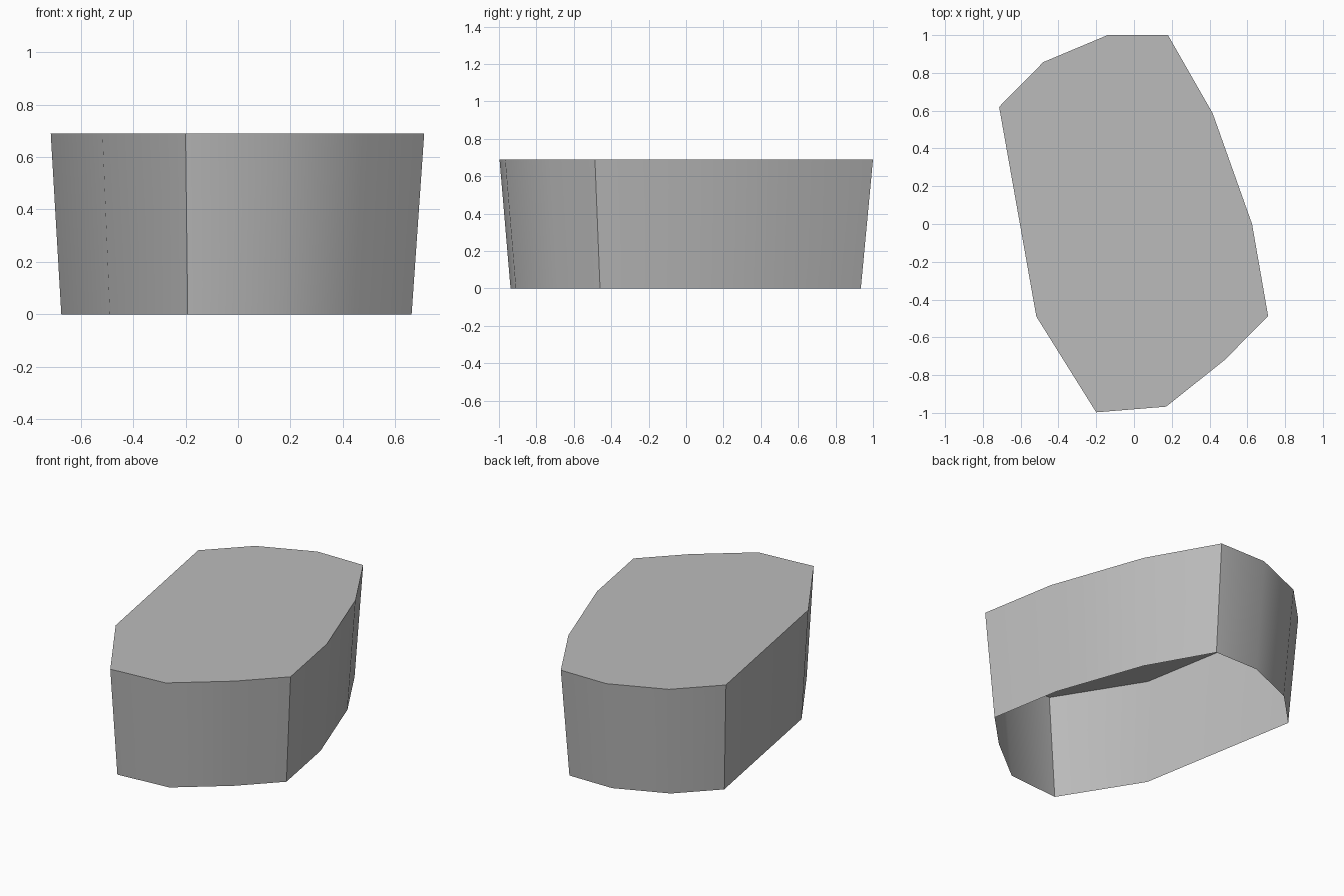
import bpy, bmesh
from math import radians

cube = bpy.data.objects.get("Cube")
if cube:
    bpy.data.objects.remove(cube, do_unlink=True)

# Plain grey material
grey = bpy.data.materials.new("plain grey")
grey.use_nodes = True
colour = (0.5, 0.5, 0.5, 1)
grey.diffuse_color = colour
grey.node_tree.nodes["Principled BSDF"].inputs["Base Color"].default_value = colour

# Outline of the top, anticlockwise
OUTLINE = [(-0.14, 1), (-0.48, 0.857), (-0.714, 0.62), (-0.517, -0.49),
           (-0.2, -0.997), (0.17, -0.967), (0.48, -0.72), (0.71, -0.487),
           (0.625, 0), (0.417, 0.585), (0.18, 1)]
HEIGHT = 0.69
TAPER = 0.938

# Tapered shell: flat lid and sloping walls, open underneath
bm = bmesh.new()
top = [bm.verts.new((x, y, HEIGHT)) for x, y in OUTLINE]
base = [bm.verts.new((x * TAPER - 0.004, y * TAPER - 0.003, 0)) for x, y in OUTLINE]
bm.faces.new(top)
for i in range(len(top)):
    j = (i + 1) % len(top)
    bm.faces.new((top[j], top[i], base[i], base[j]))

mesh = bpy.data.meshes.new("tapered_shell")
bm.to_mesh(mesh)
bm.free()
mesh.materials.append(grey)
shell = bpy.data.objects.new("tapered_shell", mesh)
bpy.context.collection.objects.link(shell)

# Smooth walls, sharp at the strong corners and the rim
bpy.ops.object.select_all(action='DESELECT')
shell.select_set(True)
bpy.context.view_layer.objects.active = shell
bpy.ops.object.shade_smooth_by_angle(angle=radians(40))
